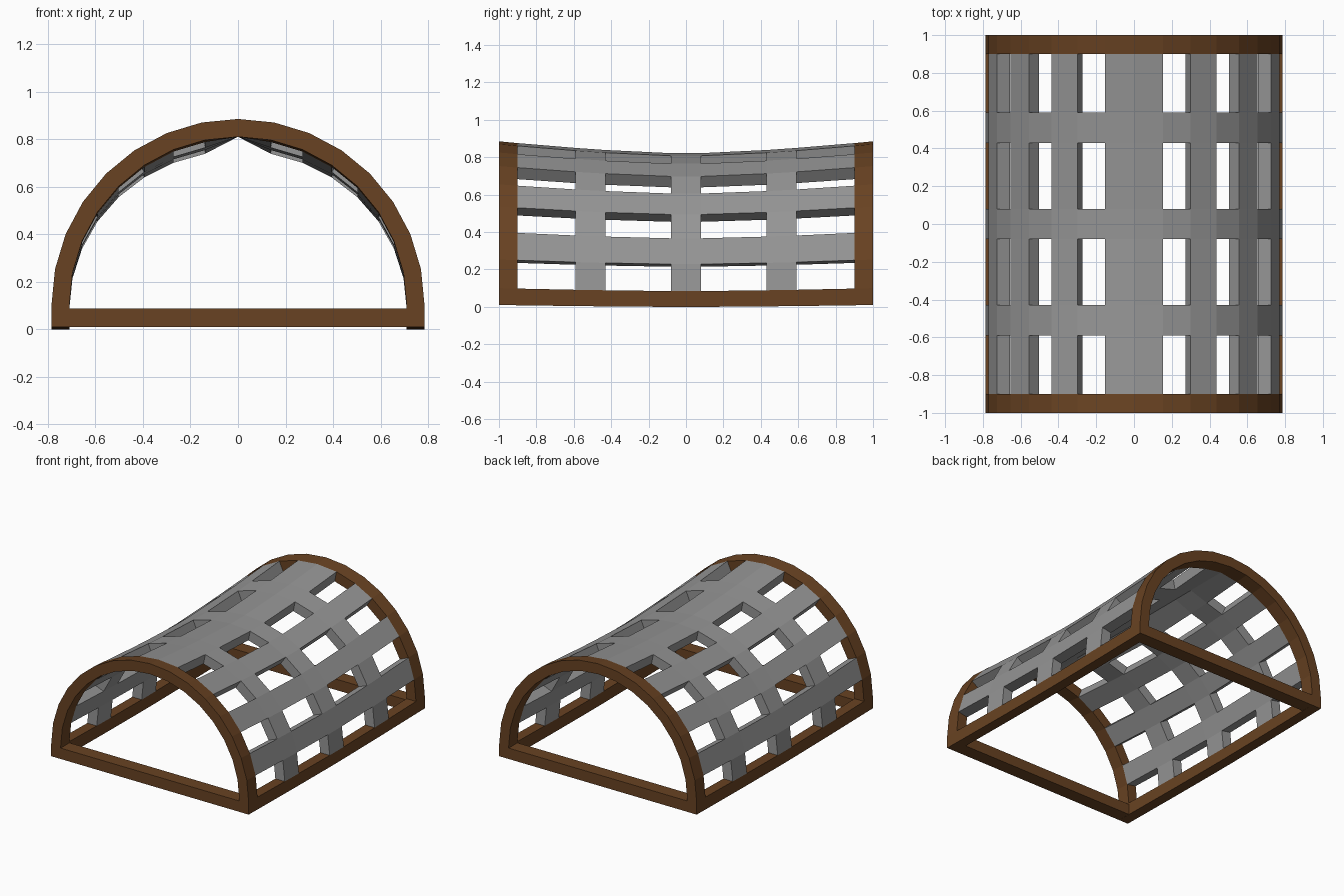
import bpy, bmesh, math

if "Cube" in bpy.data.objects:
    bpy.data.objects.remove(bpy.data.objects["Cube"])

def material(name, rgb):
    m = bpy.data.materials.new(name)
    m.diffuse_color = (*rgb, 1)
    m.use_nodes = True
    m.node_tree.nodes["Principled BSDF"].inputs["Base Color"].default_value = m.diffuse_color
    return m

BROWN = material("brown wood", (0.14, 0.055, 0.016))
GREY = material("grey lattice", (0.30, 0.30, 0.30))

R_OUT, R_IN, BASE = 0.785, 0.71, 0.10
YS = [-1, -0.9, -0.59, -0.43, -0.08, 0.08, 0.43, 0.59, 0.9, 1]
N = 18   # 16 arc segments plus one straight rail segment at each foot

def point(i, j, inner):
    """Point on the sagging arch: i runs around the profile, j along y."""
    r = R_IN if inner else R_OUT
    if i in (0, N):
        x, z = (-r if i == 0 else r), 0.01
    else:
        a = math.radians(11.25 * (i - 9))
        x, z = r * math.sin(a), BASE + r * math.cos(a)
    sag = (0.0098 + 0.062 * z) * (1 - abs(YS[j]) ** 1.5)
    if inner and i == 9:          # ridge of the underside stays straight
        sag = 0
    return (x, YS[j], z - sag)

def is_frame(i, j):
    return i in (0, N - 1) or j in (0, len(YS) - 2)

def is_lattice(i, j):
    k = i - 9 if i >= 9 else 8 - i      # segment number counted from the ridge
    return not is_frame(i, j) and (k % 2 == 0 or j in (2, 4, 6))

def in_shell(i, j):
    if not (0 <= i < N and 0 <= j < len(YS) - 1):
        return False
    return is_frame(i, j) or is_lattice(i, j)

def add_object(name, bm, mat):
    bmesh.ops.recalc_face_normals(bm, faces=bm.faces)
    me = bpy.data.meshes.new(name)
    bm.to_mesh(me)
    bm.free()
    me.materials.append(mat)
    ob = bpy.data.objects.new(name, me)
    bpy.context.collection.objects.link(ob)

def build_cells(name, test, mat):
    """Thick panels for the chosen cells, walled only where the shell is open."""
    bm = bmesh.new()
    verts = {}

    def v(i, j, inner):
        key = (i, j, inner)
        if key not in verts:
            verts[key] = bm.verts.new(point(*key))
        return verts[key]

    for i in range(N):
        for j in range(len(YS) - 1):
            if not test(i, j):
                continue
            c = [(i, j), (i + 1, j), (i + 1, j + 1), (i, j + 1)]
            bm.faces.new([v(*p, False) for p in c])
            bm.faces.new([v(*p, True) for p in reversed(c)])
            near = [(i, j - 1), (i + 1, j), (i, j + 1), (i - 1, j)]
            for e in range(4):
                if not in_shell(*near[e]):
                    p, q = c[e], c[(e + 1) % 4]
                    bm.faces.new([v(*p, False), v(*p, True), v(*q, True), v(*q, False)])
    add_object(name, bm, mat)

# End arches and side rails, then the lattice cover
build_cells("arch_frame", is_frame, BROWN)
build_cells("lattice_cover", is_lattice, GREY)

# Bottom crossbars of both ends
for name, y in (("front_crossbar", -0.95), ("back_crossbar", 0.95)):
    bm = bmesh.new()
    bmesh.ops.create_cube(bm, size=1)
    for w in bm.verts:
        w.co = (w.co.x * 2 * (R_IN + 0.002), y + w.co.y * 0.0998, 0.049 + w.co.z * 0.078)
    add_object(name, bm, BROWN)
